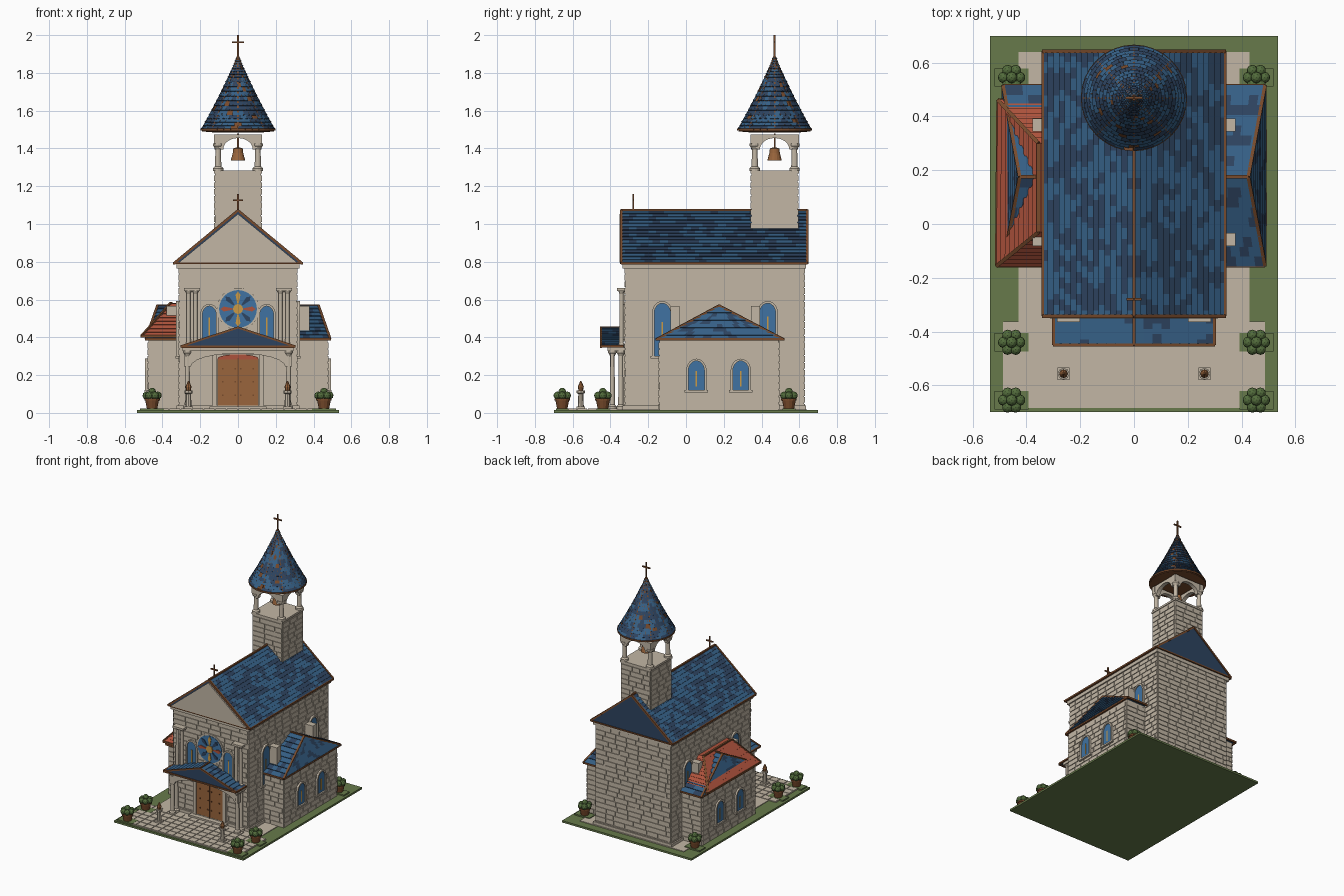
import bpy, bmesh, math, random
from mathutils import Vector, Matrix, noise

random.seed(4)
if "Cube" in bpy.data.objects:
    bpy.data.objects.remove(bpy.data.objects["Cube"], do_unlink=True)


def material(name, *rgb):
    m = bpy.data.materials.new(name)
    m.use_nodes = True
    m.diffuse_color = (*rgb, 1)
    m.node_tree.nodes["Principled BSDF"].inputs["Base Color"].default_value = (*rgb, 1)
    return m


STONE = material("pale stone", .54, .47, .375)
GRASS = material("grass green", .135, .195, .07)
LEAF = material("leaf green", .085, .15, .045)
NAVY = material("dark blue slate", .026, .056, .115)
BLUE = material("blue slate", .036, .115, .235)
GLASS = material("window blue", .05, .17, .36)
WOOD = material("door wood", .32, .13, .045)
TRIM = material("brown trim", .19, .07, .025)
RED = material("red tile", .42, .085, .045)
GOLD = material("gold", .6, .32, .06)


def finish(name, bm, *mats, fix=True, smooth=False):
    if fix:
        bmesh.ops.recalc_face_normals(bm, faces=bm.faces)
    me = bpy.data.meshes.new(name)
    bm.to_mesh(me)
    bm.free()
    for m in mats:
        me.materials.append(m)
    ob = bpy.data.objects.new(name, me)
    bpy.context.collection.objects.link(ob)
    if smooth:
        for p in me.polygons:
            p.use_smooth = True
    return ob


def add_box(bm, mid, ex, ey, ez):
    """Box from its centre and three half-extent vectors."""
    v = {(i, j, k): bm.verts.new(mid + ex * i + ey * j + ez * k)
         for i in (-1, 1) for j in (-1, 1) for k in (-1, 1)}
    for ax in range(3):
        for s in (-1, 1):
            loop = []
            for p, q in ((-1, -1), (1, -1), (1, 1), (-1, 1)):
                key = [p, q]
                key.insert(ax, s)
                loop.append(v[tuple(key)])
            bm.faces.new(loop)


def boxes(name, mat, *spans):
    """Each span is x0, x1, y0, y1, z0, z1."""
    bm = bmesh.new()
    for x0, x1, y0, y1, z0, z1 in spans:
        add_box(bm, Vector((x0 + x1, y0 + y1, z0 + z1)) / 2, Vector((x1 - x0, 0, 0)) / 2,
                Vector((0, y1 - y0, 0)) / 2, Vector((0, 0, z1 - z0)) / 2)
    return finish(name, bm, mat)


def bars(name, mat, size, pairs):
    """Square bars between pairs of points."""
    bm = bmesh.new()
    for a, b in pairs:
        a, b = Vector(a), Vector(b)
        d = (b - a) / 2
        side = d.cross(Vector((0, 0, 1)) if abs(d.normalized().z) < .99 else Vector((1, 0, 0))).normalized()
        add_box(bm, (a + b) / 2, d, side * size / 2, d.cross(side).normalized() * size / 2)
    return finish(name, bm, mat)


def hull(name, mat, pts):
    bm = bmesh.new()
    for p in pts:
        bm.verts.new(p)
    bmesh.ops.convex_hull(bm, input=bm.verts)
    return finish(name, bm, mat)


def plate(name, mat, pts, depth, loc=(0, 0, 0), turn=0):
    """Outline in x and z, thickened towards the front, turned about z."""
    bm = bmesh.new()
    f = bm.faces.new([bm.verts.new((x, 0, z)) for x, z in pts])
    new = bmesh.ops.extrude_face_region(bm, geom=[f])["geom"]
    bmesh.ops.translate(bm, vec=(0, -depth, 0), verts=[g for g in new if isinstance(g, bmesh.types.BMVert)])
    bm.transform(Matrix.Translation(loc) @ Matrix.Rotation(turn, 4, "Z"))
    return finish(name, bm, mat)


def lathe(name, mat, profile, places, segs=12, smooth=False):
    bm = bmesh.new()
    for p in places:
        rings = [[bm.verts.new((p[0] + r * math.cos(math.tau * i / segs), p[1] + r * math.sin(math.tau * i / segs), z))
                  for i in range(segs)] for r, z in profile]
        for lo, hi in zip(rings, rings[1:]):
            for i in range(segs):
                bm.faces.new((lo[i], lo[(i + 1) % segs], hi[(i + 1) % segs], hi[i]))
        bm.faces.new(rings[0][::-1])
        bm.faces.new(rings[-1])
    return finish(name, bm, mat, smooth=smooth)


def tiles(name, f, rows, cols, mats=(NAVY, BLUE), bias=0, gaps=0):
    """Overlapping tiles on a surface f(u, v): u runs right, v runs up."""
    bm = bmesh.new()
    for r in range(rows):
        for c in range(-1, cols):
            u0, u1 = (max(0, min(1, (c + k + r % 2 / 2) / cols)) for k in (0, 1))
            if u1 - u0 < .001 or random.random() < gaps:
                continue
            v0, v1 = r / rows, min(.995, (r + 1) / rows)
            a, b, d, e = f(u0, v0), f(u1, v0), f(u1, v1), f(u0, v1)
            n = (b - a).cross(e - a).normalized()
            va, vb, vd, ve, wa, wb = [bm.verts.new(p) for p in
                (a + n * .007, b + n * .007, d + n * .002, e + n * .002, a, b)]
            tone = noise.noise((a + b) * 9) + random.uniform(-.2, .2) + bias > 0
            for loop in ((va, vb, vd, ve), (wa, wb, vb, va)):
                bm.faces.new(loop).material_index = int(tone)
    return finish(name, bm, *mats, fix=False)


def quad(a, b, c, d):
    a, b, c, d = map(Vector, (a, b, c, d))
    return lambda u, v: a.lerp(b, u).lerp(c.lerp(d, u), v)


def bricks(name, start, way, length, z0, z1):
    bm = bmesh.new()
    way, up = Vector(way), Vector((0, 0, 1))
    out, h = way.cross(up), .036
    for r in range(int((z1 - z0) / h)):
        u = 0
        while u < length - .01:
            w = min(random.uniform(.06, .11), length - u)
            add_box(bm, Vector(start) + way * (u + w / 2) + up * (z0 + (r + .5) * h),
                    way * max(w / 2 - .003, .002), out * .005, up * (h / 2 - .003))
            u += w
    return finish(name, bm, STONE)


def walls(name, x0, x1, y0, y1, z0, z1):
    boxes(name, STONE, (x0, x1, y0, y1, z0, z1))
    for tag, p, w, n in (("front", (x0, y0, 0), (1, 0, 0), x1 - x0), ("left", (x1, y0, 0), (0, 1, 0), y1 - y0),
                         ("back", (x1, y1, 0), (-1, 0, 0), x1 - x0), ("right", (x0, y1, 0), (0, -1, 0), y1 - y0)):
        bricks(f"{name}_{tag}_bricks", p, w, n, z0, z1)


def arc(r, z, rz=None, n=12):
    return [(r * math.cos(math.pi * i / n), z + (rz or r) * math.sin(math.pi * i / n)) for i in range(n + 1)]


def window(name, x, y, z0, z1, half, turn):
    spring = z1 - half * 1.25
    inner = arc(half, spring, half * 1.25)
    outer = arc(half + .012, spring, half * 1.25 + .012)
    frame = [(half + .012, z0)] + outer + [(-half - .012, z0), (-half, z0)] + inner[::-1] + [(half, z0)]
    plate(name + "_frame", STONE, frame, .017, (x, y, 0), turn)
    plate(name + "_glass", GLASS, [(half, z0)] + inner + [(-half, z0)], .009, (x, y, 0), turn)
    t, m = .004, z0 + (z1 - z0) * .65
    plate(name + "_bar", GOLD, [(-t, z0 + .02), (t, z0 + .02), (t, m), (-t, m)], .012, (x, y, 0), turn)
    boxes_sill = [(-half - .02, z0 - .012), (half + .02, z0 - .012), (half + .02, z0), (-half - .02, z0)]
    plate(name + "_sill", STONE, boxes_sill, .02, (x, y, 0), turn)


# Ground, paving and planting patches
boxes("lawn", GRASS, (-.535, .535, -.7, .7, 0, .014))
boxes("paving", STONE, (-.43, .43, -.365, .64, .01, .019), (-.487, .487, -.685, -.365, .01, .019))
bm = bmesh.new()
for i in range(16):
    for j in range(6):
        add_box(bm, Vector((-.4575 + i * .061, -.657 + j * .054, .02)), Vector((.028, 0, 0)),
                Vector((0, .0245, 0)), Vector((0, 0, .003)))
finish("paving_slabs", bm, STONE)
pots = [(s * .455, y) for s in (-1, 1) for y in (.545, -.44, -.655)]
boxes("grass_patches", GRASS, *[(x - .063, x + .063, y - .034, y + .034, .012, .024) for x, y in pots])
lathe("plant_pots", TRIM, [(.027, .02), (.036, .065), (.041, .066), (.041, .077), (.03, .077)], pots)
bm = bmesh.new()
for x, y in pots:
    for i in range(7):
        a = math.tau * i / 6
        p = (x, y, .112) if i == 6 else (x + .03 * math.cos(a), y + .03 * math.sin(a), .092)
        bmesh.ops.create_icosphere(bm, subdivisions=2, radius=.021, matrix=Matrix.Translation(p))
finish("bushes", bm, LEAF)
posts = [(s * .262, -.557) for s in (-1, 1)]
boxes("post_bases", STONE, *[(x - .023, x + .023, y - .023, y + .023, .015, .035) for x, y in posts])
lathe("post_shafts", STONE, [(.016, .035), (.013, .1), (.022, .105), (.022, .118)], posts, 8)
lathe("post_lamps", WOOD, [(.012, .118), (.016, .138), (.009, .155), (.002, .17)], posts, 8)

# Nave walls and roof
walls("nave", -.31, .31, -.32, .625, .015, .79)
boxes("nave_plinth", STONE, (-.325, .325, -.335, .635, .015, .04))
boxes("eave_cornice", STONE, (-.325, .325, -.335, .635, .765, .79))
ends = (-.343, .643)
hull("nave_roof", NAVY, [(x, y, z) for y in ends for x, z in ((-.335, .79), (.335, .79), (0, 1.066))])
plate("front_gable", STONE, [(-.312, .797), (.312, .797), (0, 1.053)], .009, (0, ends[0], 0))
edges = [((0, ends[0], 1.072), (0, ends[1], 1.072))]
for s in (-1, 1):
    lo, hi = ends[::s]
    tiles("nave_tiles", quad((s * .338, lo, .79), (s * .338, hi, .79), (0, lo, 1.07), (0, hi, 1.07)), 16, 24)
    edges += [((s * .338, y, .793), (0, y, 1.072)) for y in ends] + [((s * .337, lo, .793), (s * .337, hi, .793))]
bars("nave_roof_trim", TRIM, .013, edges)
bars("gable_foot_trim", TRIM, .01, [((-.338, y, .793), (.338, y, .793)) for y in ends])
bars("gable_cross", TRIM, .009, [((0, -.28, 1.06), (0, -.28, 1.16)), ((-.027, -.28, 1.125), (.027, -.28, 1.125))])

# Side wings with hipped roofs
for s, side in ((1, "left"), (-1, "right")):
    turn = s * math.pi / 2
    xs = sorted((s * .3, s * .475))
    walls(side + "_wing", *xs, -.14, .49, .015, .4)
    boxes(side + "_wing_buttresses", STONE, *[(*sorted((s * .3, s * .378)), y - .024, y + .024, .3, .565)
                                              for y in (-.058, .368)])
    for y, z in ((-.125, .3), (.432, .38)):
        window(side + "_nave_window", s * .31, y, z, .58, .043, turn)
    for y in (.055, .29):
        window(side + "_wing_window", s * .475, y, .12, .275, .042, turn)
    f, b = (-.155, .515)[::s]
    near, far = (s * .487, f, .39), (s * .487, b, .39)
    top, root = (s * .425, .175, .568), (s * .31, .175, .568)
    hull(side + "_wing_roof", BLUE, [near, far, top, root, (s * .31, f, .39), (s * .31, b, .39)])
    for k, q in enumerate(((near, far, top, top), ((s * .31, f, .39), near, root, top),
                           (far, (s * .31, b, .39), top, root))):
        tiles(side + "_wing_tiles", quad(*q), 9, (14, 5, 5)[k], (NAVY, BLUE), .2)
    bars(side + "_wing_trim", TRIM, .013, [(near, far), (near, top), (far, top), (top, root),
                                           (near, (s * .31, f, .39)), (far, (s * .31, b, .39))])

# Red roof laid over the right wing
near, far, r0, r1 = (-.505, .46, .405), (-.51, -.155, .405), (-.355, .3, .58), (-.355, -.03, .58)
w0, w1 = (-.31, .46, .405), (-.31, -.155, .405)
hull("red_roof", RED, [near, far, r0, r1, w0, w1, (-.31, .3, .58), (-.31, -.03, .58)])
for k, q in enumerate(((near, far, r0, r1), (w0, near, (-.31, .3, .58), r0), (far, w1, r1, (-.31, -.03, .58)))):
    tiles("red_tiles", quad(*q), 9, (14, 5, 5)[k], (RED, RED))
bars("red_roof_trim", TRIM, .014, [(near, far), (near, r0), (far, r1), (r0, r1), (near, w0), (far, w1)])

# Porch: roof, beam, arch and columns
ys = (-.45, -.33)
hull("porch_roof", NAVY, [(x, y, z) for y in ys for x, z in ((-.298, .35), (.298, .35), (0, .448))])
edges = [((0, ys[0], .452), (0, ys[1], .452))]
for s in (-1, 1):
    lo, hi = ys[::s]
    tiles("porch_tiles", quad((s * .298, lo, .35), (s * .298, hi, .35), (0, lo, .45), (0, hi, .45)), 9, 3, bias=.2)
    edges += [((s * .3, ys[0], .353), (0, ys[0], .452)), ((s * .3, lo, .353), (s * .3, hi, .353))]
bars("porch_trim", TRIM, .011, edges + [((-.3, ys[0], .35), (.3, ys[0], .35))])
boxes("porch_beam", STONE, (-.295, .295, -.415, -.32, .327, .347))
plate("porch_arch", STONE, arc(.25, .245, .07) + [(-.285, .245), (-.285, .33), (.285, .33), (.285, .245)], .02, (0, -.38, 0))


def columns(name, places, r, z0, z1):
    lathe(name, STONE, [(r * 1.6, z0), (r * 1.6, z0 + .015), (r, z0 + .025), (r * .85, z1 - .03), (r * 1.4, z1 - .015),
                        (r * 1.6, z1 - .012), (r * 1.6, z1)], places, 12)


columns("porch_columns", [(s * .268, y) for s in (-1, 1) for y in (-.39, -.345)], .014, .019, .33)
columns("facade_columns", [(s * x, -.342) for s in (-1, 1) for x in (.225, .262)], .012, .345, .66)
boxes("column_caps", STONE, *[(*sorted((s * .2, s * .287)), -.365, -.32, .645, .66) for s in (-1, 1)])

# Door
boxes("door_surround", STONE, (-.135, -.11, -.34, -.32, .02, .32), (.11, .135, -.34, -.32, .02, .32),
      (-.135, .135, -.34, -.32, .31, .33))
boxes("door_step", STONE, (-.15, .15, -.37, -.32, .015, .035))
plate("door", WOOD, [(.108, .035)] + arc(.108, .285, .022) + [(-.108, .035)], .009, (0, -.325, 0))
plate("door_lintel", RED, [(.108, .283)] + arc(.108, .288, .022) + [(-.108, .283)], .012, (0, -.325, 0))
boxes("door_bars", TRIM, (-.002, .002, -.337, -.33, .035, .29), *[(x - .004, x + .004, -.338, -.33, z, z + .008)
      for x in (-.08, -.015, .015, .08) for z in (.09, .16, .23)])

# Rose window and its flanking windows
circle = lambda r: [(r * math.cos(math.tau * i / 32), r * math.sin(math.tau * i / 32)) for i in range(32)]
rose = (0, -.325, .55)
plate("rose_frame", STONE, circle(.112), .006, rose)
plate("rose_glass", GLASS, circle(.1), .009, rose)
for i in range(8):
    a = math.tau * i / 8
    petal = [(.03, -.004), (.075, -.013), (.094, 0), (.075, .013), (.03, .004)]
    spin = [(x * math.cos(a) - z * math.sin(a), x * math.sin(a) + z * math.cos(a)) for x, z in petal]
    plate("rose_petal", (RED, NAVY, GOLD, NAVY)[i % 4], spin, .013, rose)
plate("rose_hub", GOLD, circle(.026), .016, rose)
for s in (-1, 1):
    window("facade_window", s * .152, -.32, .39, .565, .036, 0)

# Bell tower
ty = .469
walls("tower", -.122, .122, ty - .122, ty + .122, .9, 1.27)
boxes("tower_floor", STONE, (-.128, .128, ty - .128, ty + .128, 1.268, 1.282))
corners = [(i * .105, ty + j * .105) for i in (-1, 1) for j in (-1, 1)]
columns("belfry_columns", corners, .017, 1.28, 1.425)
for k in range(4):
    loc = Vector((0, ty, 0)) + Matrix.Rotation(k * math.pi / 2, 3, "Z") @ Vector((0, -.095, 0))
    plate("belfry_arch", STONE, arc(.078, 1.395, .06) + [(-.09, 1.395), (-.128, 1.425), (-.128, 1.475), (.128, 1.475),
          (.128, 1.425), (.09, 1.395)], .03, loc, k * math.pi / 2)
lathe("bell", WOOD, [(.038, 1.335), (.036, 1.345), (.028, 1.375), (.025, 1.4), (.01, 1.405)], [(0, ty)], 16)
bars("bell_rod", TRIM, .008, [((0, ty, 1.4), (0, ty, 1.48))])

# Spire with tiles, ribs and cross
spire = [(.192, 1.5), (.15, 1.575), (.098, 1.675), (.05, 1.775), (.022, 1.835), (.004, 1.885)]
lathe("spire_core", TRIM, [(.13, 1.485), (.19, 1.49)] + [(r * .985, z) for r, z in spire], [(0, ty)], 32)


def on_spire(u, v):
    k = min(int(v * 5), 4)
    r, z = Vector(spire[k]).lerp(Vector(spire[k + 1]), v * 5 - k)
    return Vector((r * math.cos(math.tau * u), ty + r * math.sin(math.tau * u), z))


tiles("spire_tiles", on_spire, 20, 32, bias=-.05, gaps=.06)
bars("spire_ribs", TRIM, .008, [(on_spire(i / 8, k / 5), on_spire(i / 8, (k + 1) / 5)) for i in range(8) for k in range(5)])
bars("spire_rim", TRIM, .012, [(on_spire(i / 32, 0), on_spire((i + 1) / 32, 0)) for i in range(32)])
bars("spire_cross", TRIM, .009, [((0, ty, 1.87), (0, ty, 2)), ((-.032, ty, 1.962), (.032, ty, 1.962))])
